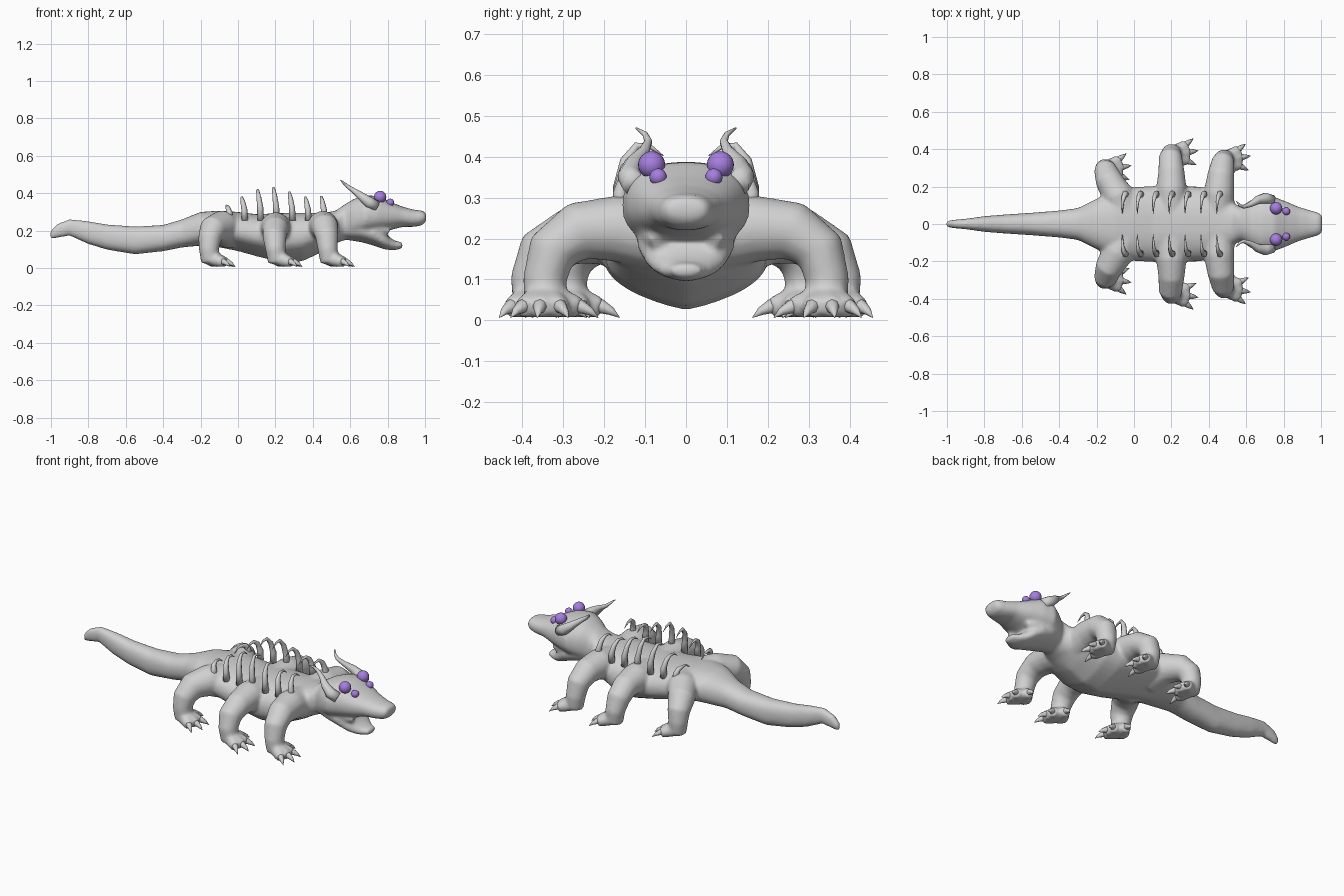
import bpy, bmesh, math
from mathutils import Vector

if "Cube" in bpy.data.objects:
    bpy.data.objects.remove(bpy.data.objects["Cube"])


def material(name, col):
    m = bpy.data.materials.new(name)
    m.diffuse_color = (*col, 1)
    m.use_nodes = True
    m.node_tree.nodes["Principled BSDF"].inputs["Base Color"].default_value = m.diffuse_color
    return m


GREY = material("stone grey", (0.64, 0.64, 0.64))
PURPLE = material("eye purple", (0.38, 0.21, 0.74))


def skin(bm, rings):
    """Bridge rings of points into a closed volume."""
    vs = [[bm.verts.new(p) for p in r] for r in rings]
    n = len(vs[0])
    for a, b in zip(vs, vs[1:]):
        for i in range(n):
            bm.faces.new((a[i], a[(i + 1) % n], b[(i + 1) % n], b[i]))
    bm.faces.new(vs[0][::-1])
    bm.faces.new(vs[-1])


def loft(bm, sections, power=0.9, keel=None, n=32):
    """Sections across x: (x, low z, high z, half width); keel(x) narrows the lower half."""
    rings = []
    for x, lo, hi, w in sections:
        ring = []
        for i in range(n):
            a = 2 * math.pi * i / n
            c, s = math.cos(a), math.sin(a)
            p = keel(x) if keel and s < 0 else power
            ring.append((x, w * math.copysign(abs(c) ** p, c),
                         (lo + hi) / 2 + (hi - lo) / 2 * math.copysign(abs(s) ** power, s)))
        rings.append(ring)
    skin(bm, rings)


def tube(bm, pts, side=1, n=12, flat=1.0):
    """Tapered round tube through (x, y, z, radius) points."""
    ps = [Vector((p[0], p[1] * side, p[2])) for p in pts]
    d = ps[-1] - ps[0]
    ref = Vector((0, 0, 0))
    ref[min(range(3), key=lambda k: abs(d[k]))] = 1
    rings = []
    for i, p in enumerate(ps):
        t = (ps[min(i + 1, len(ps) - 1)] - ps[max(i - 1, 0)]).normalized()
        u = t.cross(ref).normalized()
        v = t.cross(u)
        r = pts[i][3]
        rings.append([p + u * r * math.cos(2 * math.pi * k / n) + v * r * flat * math.sin(2 * math.pi * k / n)
                      for k in range(n)])
    skin(bm, rings)


def finish(name, bm, mat):
    bmesh.ops.recalc_face_normals(bm, faces=bm.faces)
    me = bpy.data.meshes.new(name)
    bm.to_mesh(me)
    bm.free()
    me.materials.append(mat)
    for f in me.polygons:
        f.use_smooth = True
    ob = bpy.data.objects.new(name, me)
    bpy.context.collection.objects.link(ob)
    return ob


body, claws, spines, horns = (bmesh.new() for _ in range(4))

# tail, trunk, neck and upper head; the belly narrows to a keel
loft(body, [
    (-1.005, .155, .195, .015), (-.97, .16, .235, .022), (-.9, .173, .262, .028), (-.8, .128, .25, .042),
    (-.7, .098, .233, .05), (-.55, .073, .222, .06), (-.4, .09, .23, .072), (-.3, .11, .26, .085),
    (-.2, .12, .3, .135), (-.1, .11, .307, .175), (0, .09, .3, .198), (.1, .062, .288, .203), (.25, .025, .295, .203),
    (.35, .038, .295, .2), (.45, .085, .295, .178), (.52, .13, .305, .12), (.57, .15, .34, .09),
    (.62, .15, .37, .125), (.68, .165, .388, .158), (.75, .18, .386, .145), (.82, .205, .352, .118),
    (.88, .22, .328, .092), (.94, .22, .312, .074), (.985, .228, .307, .062), (1.006, .25, .295, .048)],
    .85, lambda x: 1.7 if -.15 < x < .5 else 1.3 if .6 < x < .8 else .9)
# lower jaw, tapering downward
loft(body, [(.58, .15, .27, .09), (.66, .138, .27, .12), (.73, .118, .25, .118), (.78, .1, .2, .1),
            (.81, .096, .165, .078), (.84, .095, .145, .056), (.88, .105, .138, .033)], .85, lambda x: 1.4)

# legs: shoulder to ankle, (x, y, z, radius)
LEGS = [
    [(.45, .06, .205, .088), (.455, .17, .225, .082), (.465, .265, .218, .072), (.475, .328, .17, .062),
     (.48, .345, .1, .054), (.49, .345, .03, .05)],
    [(.2, .06, .2, .09), (.2, .19, .217, .082), (.2, .285, .205, .07), (.195, .352, .165, .064),
     (.2, .376, .1, .054), (.21, .373, .03, .05)],
    [(-.04, .06, .2, .1), (-.09, .16, .222, .085), (-.135, .235, .205, .074), (-.152, .285, .155, .062),
     (-.155, .295, .1, .054), (-.148, .293, .03, .05)]]
for side in (-1, 1):
    for leg in LEGS:
        tube(body, leg, side, 16)
        ax, ay = leg[-1][0], leg[-1][1]
        # toes and claws
        for deg in (-75, -25, 8, 38):
            c, s = math.cos(math.radians(deg)), math.sin(math.radians(deg))

            def at(d, z, r):
                return (ax + c * d, ay + s * d, z, r)
            tube(body, [at(0, .05, .038), at(.05, .04, .035), at(.09, .03, .026)], side)
            tube(claws, [at(.065, .037, .02), at(.09, .034, .017), at(.115, .022, .01), at(.135, .007, .001)],
                 side, 8)
    # back spines: broad at the flank, curling in to a point
    for x, top in zip((-.05, .03, .115, .2, .285, .37, .455), (.34, .385, .425, .437, .412, .385, .388)):
        h = top - .28
        tube(spines, [(x + .006, .158, .255, .02), (x + .004, .16, .28 + .3 * h, .018),
                      (x - .004, .147, .28 + .7 * h, .014), (x - .01, .12, top - .01, .009),
                      (x - .012, .088, top - .012, .006), (x - .012, .055, top - .035, .001)], side, 8, .9)
    # horns
    tube(horns, [(.74, .125, .33, .03), (.70, .138, .352, .03), (.66, .128, .383, .022), (.62, .103, .413, .014),
                 (.585, .092, .437, .01), (.565, .1, .455, .007), (.548, .122, .47, .002)], side, 10)
    # corners of the mouth
    tube(body, [(.72, .085, .21, .03), (.77, .08, .205, .026), (.81, .074, .198, .016)], side)

ob = finish("body", body, GREY)
rm = ob.modifiers.new("merge", 'REMESH')
rm.mode, rm.voxel_size, rm.use_smooth_shade = 'VOXEL', .009, True
sm = ob.modifiers.new("soften", 'SMOOTH')
sm.factor, sm.iterations = .5, 10
finish("claws", claws, GREY)
finish("back_spines", spines, GREY)
finish("horns", horns, GREY)

# two pairs of eyes
eyes = bmesh.new()
for side in (-1, 1):
    for x, y, z, r in ((.76, .084, .38, .033), (.814, .068, .35, .021)):
        res = bmesh.ops.create_uvsphere(eyes, u_segments=24, v_segments=16, radius=r)
        bmesh.ops.translate(eyes, verts=res["verts"], vec=(x, y * side, z))
finish("eyes", eyes, PURPLE)
